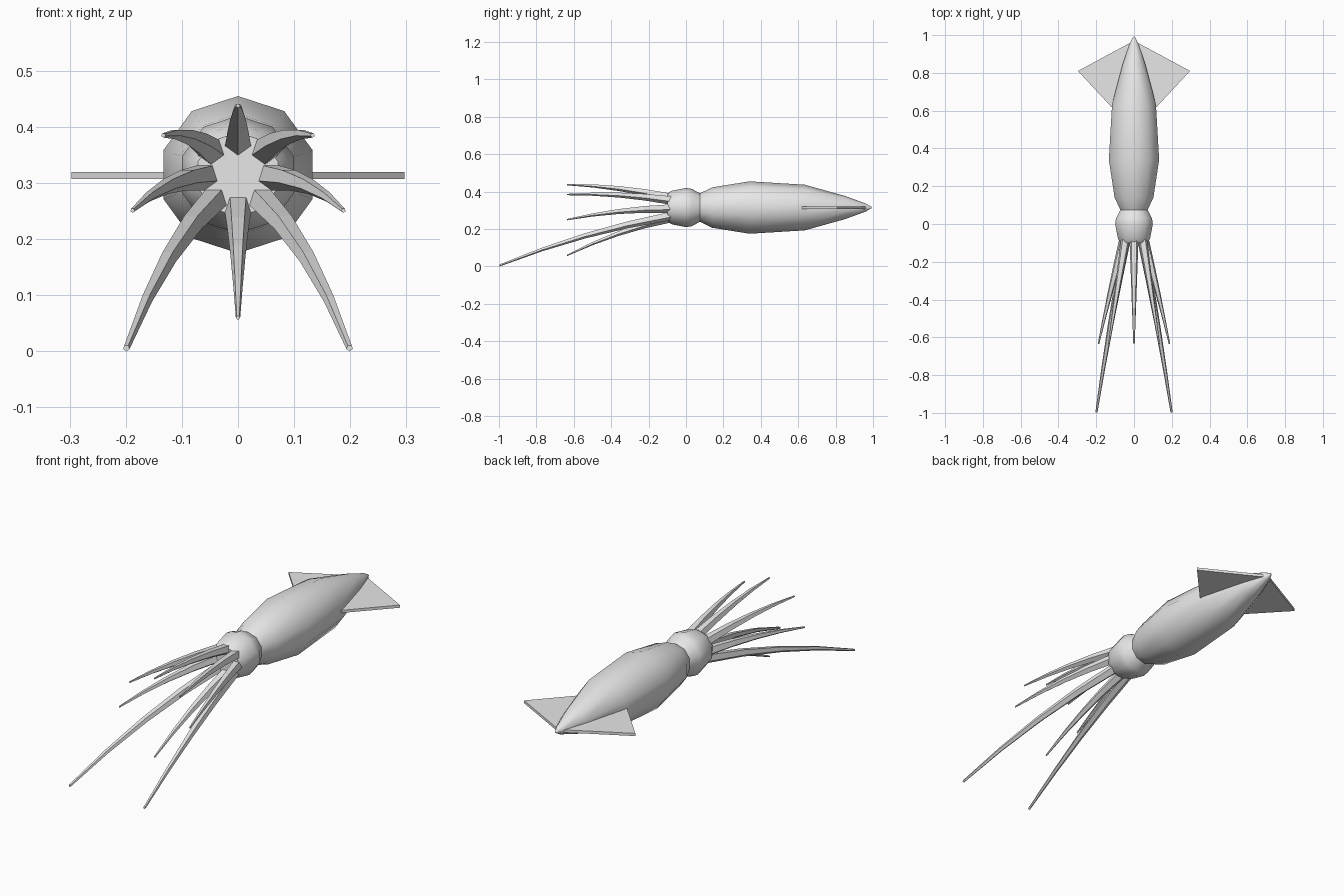
import bpy, bmesh, math
from mathutils import Vector

if "Cube" in bpy.data.objects:
    bpy.data.objects.remove(bpy.data.objects["Cube"])

CZ = 0.315  # height of the body axis

grey = bpy.data.materials.new("squid_grey")
grey.diffuse_color = (0.8, 0.8, 0.8, 1)
grey.use_nodes = True
grey.node_tree.nodes["Principled BSDF"].inputs["Base Color"].default_value = grey.diffuse_color


def finish(name, bm, smooth=None):
    bmesh.ops.recalc_face_normals(bm, faces=bm.faces[:])
    me = bpy.data.meshes.new(name)
    bm.to_mesh(me)
    bm.free()
    me.materials.append(grey)
    ob = bpy.data.objects.new(name, me)
    bpy.context.collection.objects.link(ob)
    if smooth:
        bpy.ops.object.select_all(action='DESELECT')
        ob.select_set(True)
        bpy.context.view_layer.objects.active = ob
        bpy.ops.object.shade_smooth_by_angle(angle=math.radians(smooth))
    return ob


def loft(name, stations, sides, start, smooth=None):
    """Closed tube of xz rings; stations are (centre, radius)."""
    bm = bmesh.new()
    rings = []
    for c, r in stations:
        ring = []
        for i in range(sides):
            a = start + math.tau * i / sides
            ring.append(bm.verts.new(Vector(c) + Vector((r * math.cos(a), 0, r * math.sin(a)))))
        rings.append(ring)
    for a, b in zip(rings, rings[1:]):
        for i in range(sides):
            j = (i + 1) % sides
            bm.faces.new((a[i], a[j], b[j], b[i]))
    bm.faces.new(rings[0])
    bm.faces.new(rings[-1])
    return finish(name, bm, smooth)


# Head and mantle: one ten-sided tapering body, pinched at the neck
profile = [(-0.1, 0.075), (-0.075, 0.09), (0.0, 0.105), (0.03, 0.1), (0.075, 0.076),
           (0.14, 0.108), (0.34, 0.14), (0.635, 0.122), (0.85, 0.062), (0.96, 0.022), (0.993, 0.003)]
loft("head_and_mantle", [((0, y, CZ), r) for y, r in profile], 10, math.pi / 2, 50)


# Arms and feeding tentacles: five-sided tapering tubes along a bent path
def arm(name, root, mid, tip, r0, r1, steps=4):
    p, m, q = Vector(root), Vector(mid), Vector(tip)
    ctrl = 2 * m - (p + q) / 2  # curve passes through mid
    st = []
    for i in range(steps + 1):
        t = i / steps
        c = p * (1 - t) ** 2 + ctrl * 2 * t * (1 - t) + q * t * t
        st.append((c, r0 + (r1 - r0) * t))
    loft(name, st, 5, -math.pi / 2)


arm("top_arm", (0, -0.08, 0.37), (0, -0.36, 0.418), (0, -0.635, 0.438), 0.025, 0.004)
arm("bottom_arm", (0, -0.08, 0.26), (0, -0.36, 0.178), (0, -0.635, 0.06), 0.025, 0.004)
for s, side in ((-1, "left"), (1, "right")):
    arm(side + "_upper_arm", (s * 0.045, -0.08, 0.355), (s * 0.09, -0.36, 0.383),
        (s * 0.133, -0.635, 0.385), 0.025, 0.004)
    arm(side + "_middle_arm", (s * 0.055, -0.08, 0.312), (s * 0.125, -0.36, 0.295),
        (s * 0.188, -0.635, 0.251), 0.025, 0.004)
    arm(side + "_long_tentacle", (s * 0.04, -0.08, 0.272), (s * 0.125, -0.54, 0.165),
        (s * 0.199, -0.997, 0.006), 0.025, 0.006)

    # Tail fin: thin flat plate
    bm = bmesh.new()
    outline = [(0, 0.97), (0.297, 0.81), (0.12, 0.62), (0.05, 0.61)]
    f = bm.faces.new([bm.verts.new((s * x, y, 0.307)) for x, y in outline])
    top = bmesh.ops.extrude_face_region(bm, geom=[f])["geom"]
    bmesh.ops.translate(bm, vec=(0, 0, 0.013),
                        verts=[v for v in top if isinstance(v, bmesh.types.BMVert)])
    finish(side + "_fin", bm)
